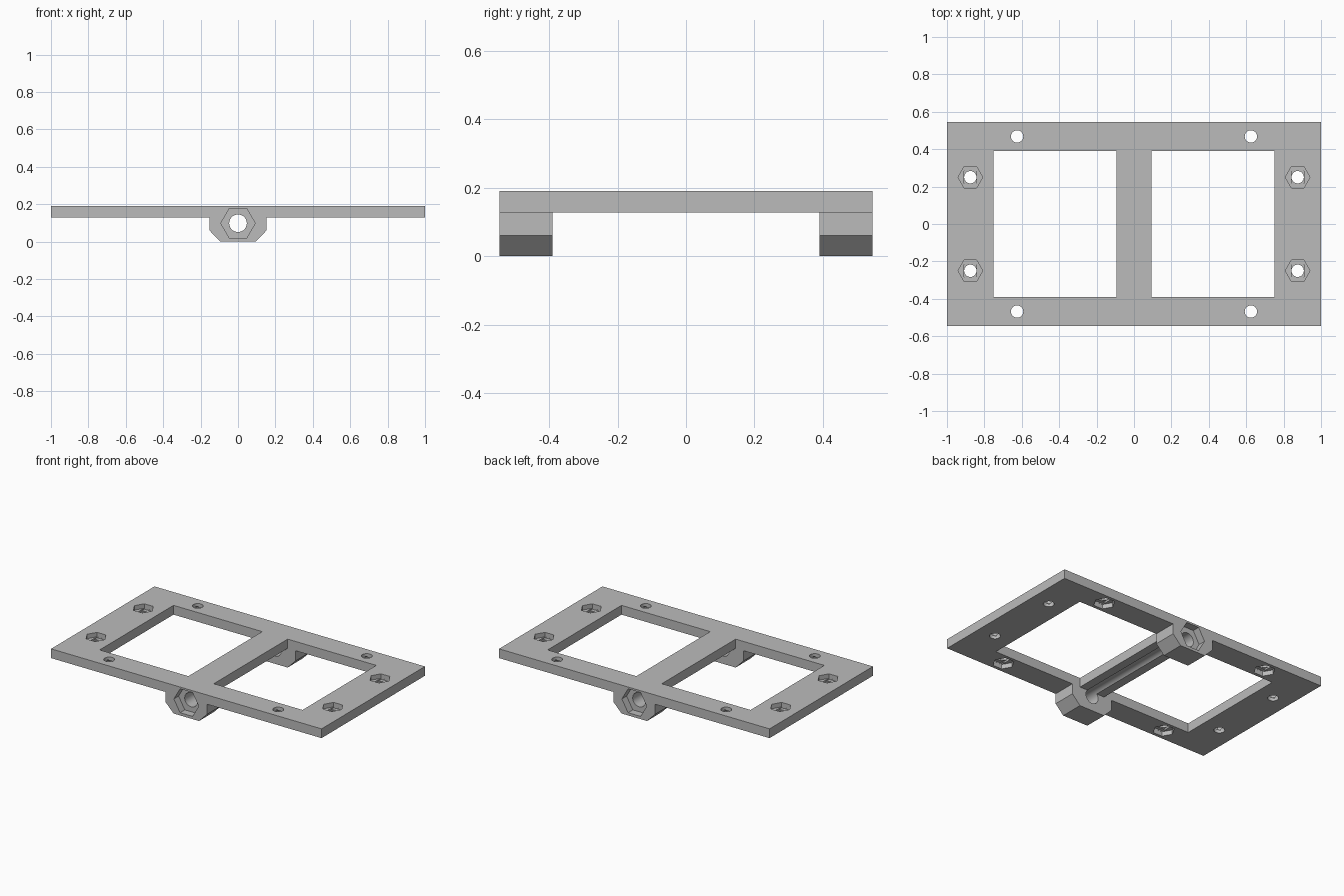
import bpy
import bmesh
import math
from mathutils import Matrix, Vector

cube = bpy.data.objects.get("Cube")
if cube:
    bpy.data.objects.remove(cube, do_unlink=True)

# Dimensions
HALF_X, HALF_Y = 1.0, 0.546
TOP, UNDER = 0.19, 0.128
INNER_Y = 0.39
ROD_Z = 0.098
BOLT_R, NUT_R = 0.033, 0.066
LAYER = 0.006

grey = bpy.data.materials.new("light grey plastic")
grey.use_nodes = True
colour = (0.5, 0.5, 0.5, 1)
grey.diffuse_color = colour
grey.node_tree.nodes["Principled BSDF"].inputs["Base Color"].default_value = colour


def add_object(name, bm):
    bmesh.ops.recalc_face_normals(bm, faces=bm.faces)
    mesh = bpy.data.meshes.new(name)
    bm.to_mesh(mesh)
    bm.free()
    mesh.materials.append(grey)
    obj = bpy.data.objects.new(name, mesh)
    bpy.context.collection.objects.link(obj)
    return obj


def box(low, high):
    low, high = Vector(low), Vector(high)
    bm = bmesh.new()
    place = Matrix.Translation((low + high) / 2) @ Matrix.Diagonal((*(high - low), 1))
    bmesh.ops.create_cube(bm, size=1, matrix=place)
    return bm


def prism(sides, radius, start, end):
    """Regular prism between two points, with corners on the x axis."""
    start, end = Vector(start), Vector(end)
    axis = end - start
    turn = Matrix.Rotation(math.pi / 2, 4, 'X') if abs(axis.y) > abs(axis.z) else Matrix()
    bm = bmesh.new()
    bmesh.ops.create_cone(bm, cap_ends=True, segments=sides, radius1=radius,
                          radius2=radius, depth=axis.length)
    # Put a corner exactly on +x
    corner = max(bm.verts, key=lambda v: v.co.z).co
    spin = Matrix.Rotation(-math.atan2(corner.y, corner.x), 4, 'Z')
    bmesh.ops.transform(bm, matrix=Matrix.Translation((start + end) / 2) @ turn @ spin,
                        verts=bm.verts)
    return bm


def cut(target, bm):
    cutter = add_object("cutter", bm)
    cutter.hide_render = True
    mod = target.modifiers.new("cut", 'BOOLEAN')
    mod.operation = 'DIFFERENCE'
    mod.solver = 'EXACT'
    mod.object = cutter
    bpy.context.view_layer.update()
    deps = bpy.context.evaluated_depsgraph_get()
    mesh = bpy.data.meshes.new_from_object(target.evaluated_get(deps))
    target.modifiers.clear()
    target.data = mesh
    bpy.data.objects.remove(cutter, do_unlink=True)


def bolt_pocket(target, x, y, face_z, inward):
    """Through hole with a hexagonal nut pocket and stepped bridging floor."""
    def z(depth):
        return face_z + inward * depth

    def rect(half_x, half_y, near, far):
        low, high = sorted((z(near), z(far)))
        return box((x - half_x, y - half_y, low), (x + half_x, y + half_y, high))

    depth = 0.03
    cut(target, prism(32, BOLT_R, (x, y, z(-0.05)), (x, y, z(0.12))))
    cut(target, prism(6, NUT_R, (x, y, z(-0.05)), (x, y, z(depth))))
    cut(target, rect(0.0325, 0.0565, depth / 2, depth + LAYER))
    cut(target, rect(0.0335, 0.0335, depth / 2, depth + 2 * LAYER))


# Plate and rod blocks: one profile swept from front to back
half = [(0.094, 0), (0.153, 0.06), (0.153, UNDER), (HALF_X, UNDER), (HALF_X, TOP)]
outline = half + [(-x, z) for x, z in reversed(half)]
bm = bmesh.new()
face = bm.faces.new([bm.verts.new((x, -HALF_Y, z)) for x, z in outline])
swept = bmesh.ops.extrude_face_region(bm, geom=[face])["geom"]
bmesh.ops.translate(bm, vec=(0, 2 * HALF_Y, 0),
                    verts=[g for g in swept if isinstance(g, bmesh.types.BMVert)])
frame = add_object("mounting_frame", bm)

# Gap between the front and back rod blocks
cut(frame, box((-0.3, -INNER_Y, -0.1), (0.3, INNER_Y, UNDER)))

# Two windows either side of the central bar
for low, high in ((-0.75, -0.094), (0.094, 0.75)):
    cut(frame, box((low, -INNER_Y, -0.1), (high, INNER_Y, 0.3)))

# Rod bore, which also grooves the underside of the bar
cut(frame, prism(48, 0.047, (0, -0.7, ROD_Z), (0, 0.7, ROD_Z)))

# Nut pockets on the outer faces of the blocks
for side in (-1, 1):
    cut(frame, prism(6, 0.092, (0, side * 0.7, ROD_Z),
                     (0, side * (HALF_Y - 0.05), ROD_Z)))

# Bolt holes: outer ones take nuts from above, inner ones from below
for sx in (-1, 1):
    for sy in (-1, 1):
        bolt_pocket(frame, sx * 0.875, sy * 0.25, TOP, -1)
        bolt_pocket(frame, sx * 0.625, sy * 0.468, UNDER, 1)

bpy.ops.object.select_all(action='DESELECT')
frame.select_set(True)
bpy.context.view_layer.objects.active = frame
bpy.ops.object.shade_smooth_by_angle(angle=math.radians(25))
